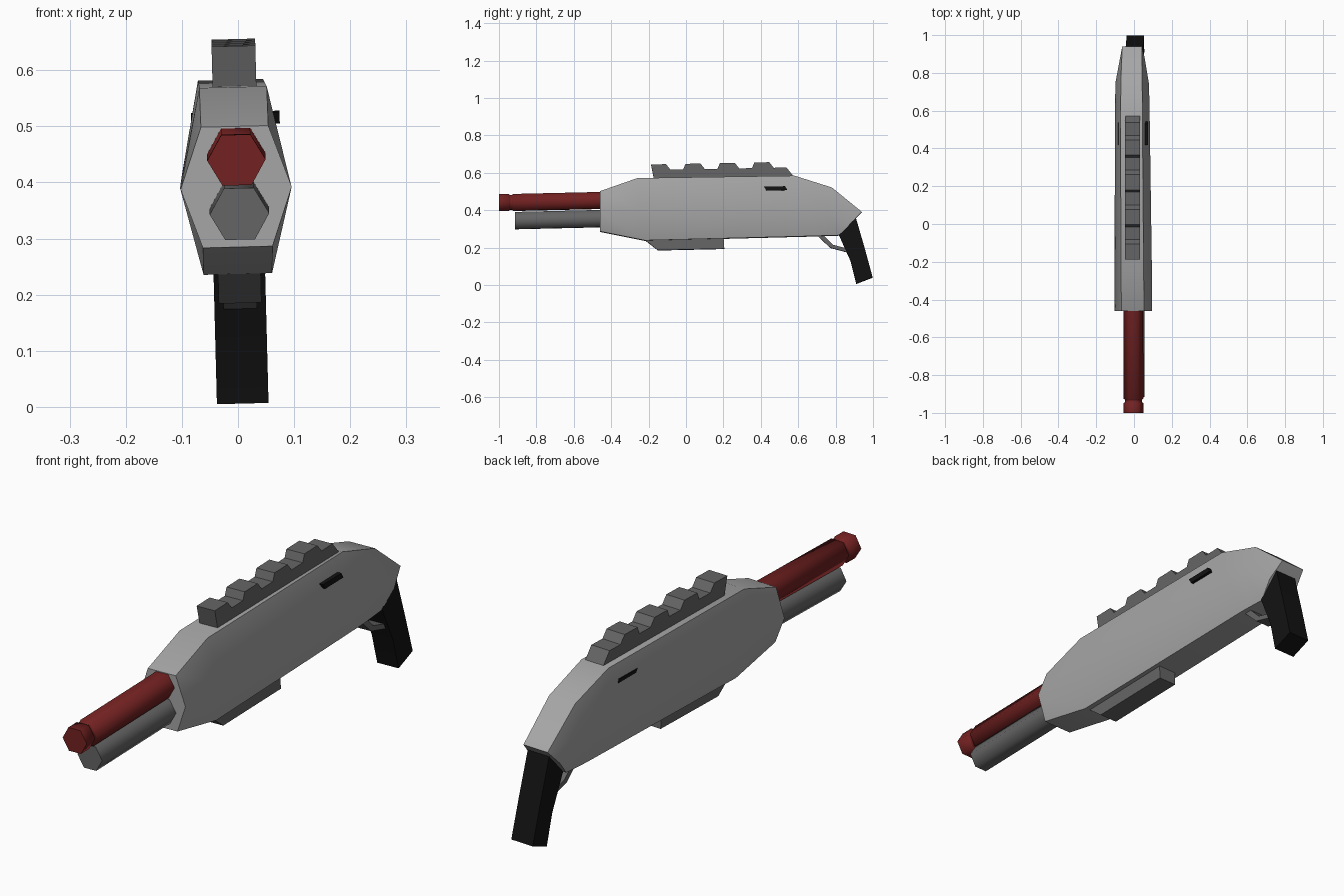
import bpy, math

if "Cube" in bpy.data.objects:
    bpy.data.objects.remove(bpy.data.objects["Cube"])

ROLL, PIVOT = 0.026, 0.33   # the whole model leans slightly to -x


def material(name, rgb):
    m = bpy.data.materials.new(name)
    m.diffuse_color = (*rgb, 1)
    m.use_nodes = True
    m.node_tree.nodes["Principled BSDF"].inputs["Base Color"].default_value = m.diffuse_color
    return m


RED = material("red", (0.17, 0.015, 0.015))
BLACK = material("black", (0.006, 0.006, 0.006))
LIGHT = material("light_grey", (0.38, 0.38, 0.38))
DARK = material("dark_grey", (0.13, 0.13, 0.13))


def loft(name, rings, mat, angle):
    """Skin a list of equal-sized rings of points and cap both ends."""
    n = len(rings[0])
    verts = [(x - ROLL * (z - PIVOT), y, z + ROLL * x) for r in rings for x, y, z in r]
    faces = [(k * n + i, k * n + (i + 1) % n, (k + 1) * n + (i + 1) % n, (k + 1) * n + i)
             for k in range(len(rings) - 1) for i in range(n)]
    faces += [tuple(reversed(range(n))), tuple(range(len(verts) - n, len(verts)))]
    me = bpy.data.meshes.new(name)
    me.from_pydata(verts, [], faces)
    me.materials.append(mat)
    ob = bpy.data.objects.new(name, me)
    bpy.context.collection.objects.link(ob)
    bpy.ops.object.select_all(action='DESELECT')
    ob.select_set(True)
    bpy.context.view_layer.objects.active = ob
    bpy.ops.object.mode_set(mode='EDIT')
    bpy.ops.mesh.select_all(action='SELECT')
    bpy.ops.mesh.normals_make_consistent(inside=False)
    bpy.ops.object.mode_set(mode='OBJECT')
    bpy.ops.object.shade_smooth_by_angle(angle=math.radians(angle))
    return ob


def slab(name, profile, half, mat):
    """Side profile (y, z) extruded across x."""
    return loft(name, [[(x, y, z) for y, z in profile] for x in (-half, half)], mat, 20)


def hex_rod(name, stations, mat):
    """Six-sided rod from (y, z, radius) stations."""
    rings = [[(r * math.cos(i * math.pi / 3), y, z + r * math.sin(i * math.pi / 3))
              for i in range(6)] for y, z, r in stations]
    return loft(name, rings, mat, 65)


# Body: hexagonal sections, each (top, middle, bottom) as (half width, y, z)
sections = [
    ((0.060, -0.46, 0.500), (0.099, -0.46, 0.390), (0.062, -0.46, 0.285)),
    ((0.060, -0.26, 0.570), (0.099, -0.24, 0.393), (0.061, -0.22, 0.237)),
    ((0.058, 0.58, 0.583), (0.091, 0.65, 0.415), (0.058, 0.70, 0.261)),
    ((0.056, 0.78, 0.520), (0.088, 0.75, 0.405), (0.056, 0.75, 0.263)),
    ((0.052, 0.94, 0.390), (0.065, 0.88, 0.328), (0.052, 0.82, 0.265)),
]
rings = []
for t, m, b in sections:
    cx = -0.004 - 0.005 * t[1]
    rings.append([(cx + s * w, y, z) for s, (w, y, z) in
                  ((-1, t), (1, t), (1, m), (1, b), (-1, b), (-1, m))])
loft("body", rings, LIGHT, 40)

# Barrel with a grooved tip, and the tube below it
hex_rod("barrel", [(-1, .440, .052), (-.948, .441, .052), (-.943, .441, .045),
                   (-.930, .441, .045), (-.925, .441, .052), (-.40, .453, .052)], RED)
tube = hex_rod("lower_tube", [(-.915, .344, .053), (-.40, .356, .053)], DARK)
tube.location.x = 0.003

# Top rail with four raised teeth
rail = [(-.17, .56), (-.187, .643)]
for i in range(4):
    y, dz = -.187 + .184 * i, .0035 * i
    if i:
        rail.append((y, .643 + dz))
    rail += [(y + .08, .645 + dz), (y + .104, .615 + dz), (y + .172, .617 + dz)]
rail += [(.575, .58), (.57, .56)]
slab("top_rail", rail, 0.039, DARK)

# Under-body fore grip
slab("fore_grip", [(-.24, .255), (-.15, .185), (.205, .193), (.20, .27)], 0.038, DARK)

# Trigger guard strip, built as two bent segments
guard = [((.695, .270), (.730, .270)), ((.772, .198), (.787, .214)), ((.885, .168), (.885, .188))]
loft("trigger_guard", [[(x, *p) for x, p in ((-.03, a), (.03, a), (.03, b), (-.03, b))]
                       for a, b in guard], DARK, 20)

# Bent rear grip, as a stack of rectangular sections from top to bottom
grip = [((.818, .267), (.906, .366)), ((.880, .128), (.957, .190)), ((.910, .006), (.998, .040))]
loft("rear_grip", [[(x, *p) for x, p in ((-.046, a), (.046, a), (.046, b), (-.046, b))]
                   for a, b in grip], BLACK, 30)

# Dark slot showing on both sides
slab("side_slot", [(.417, .524), (.53, .526), (.542, .505), (.43, .503)], 0.079, BLACK)
